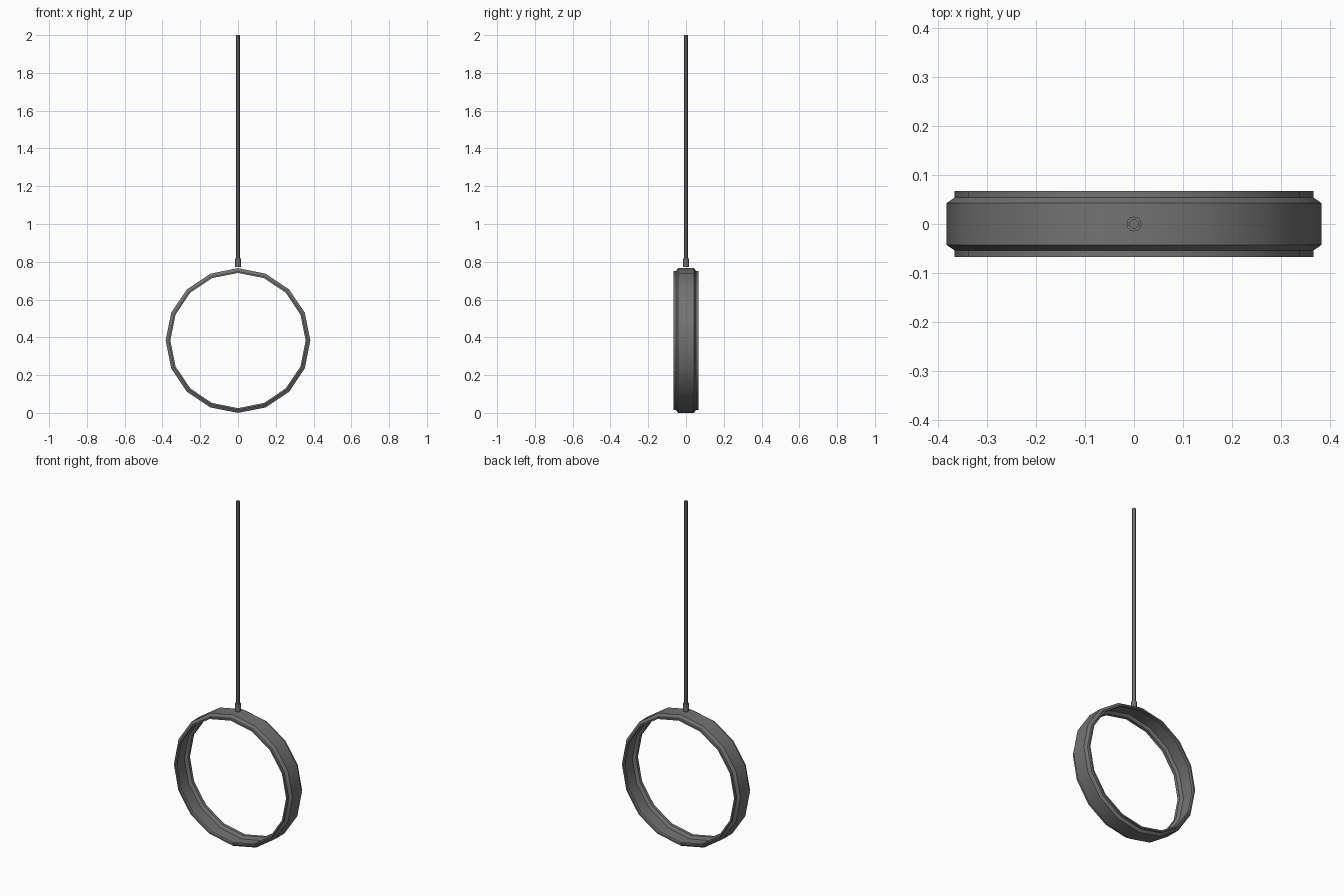
import bpy, bmesh, math

default = bpy.data.objects.get("Cube")
if default:
    bpy.data.objects.remove(default, do_unlink=True)

metal = bpy.data.materials.new("dark grey metal")
metal.use_nodes = True
grey = (0.17, 0.17, 0.17, 1)
metal.diffuse_color = grey
metal.node_tree.nodes["Principled BSDF"].inputs["Base Color"].default_value = grey

RING_RADIUS = 0.383
SHELL = 0.009


def lathe(name, profile, sides, closed, axis="Z", z=0.0):
    """Revolve (radius, height) points round the axis."""
    bm = bmesh.new()
    rings = []
    for i in range(sides):
        a = 2 * math.pi * i / sides
        ring = []
        for r, h in profile:
            u, v = r * math.cos(a), r * math.sin(a)
            ring.append(bm.verts.new((u, h, v + z) if axis == "Y" else (u, v, h + z)))
        rings.append(ring)
    n = len(profile)
    for i in range(sides):
        p, q = rings[i], rings[(i + 1) % sides]
        for j in range(n if closed else n - 1):
            k = (j + 1) % n
            bm.faces.new((p[j], q[j], q[k], p[k]))
    if not closed:
        bm.faces.new([r[0] for r in rings])
        bm.faces.new([r[-1] for r in rings])
    bmesh.ops.recalc_face_normals(bm, faces=bm.faces)
    mesh = bpy.data.meshes.new(name)
    bm.to_mesh(mesh)
    bm.free()
    obj = bpy.data.objects.new(name, mesh)
    bpy.context.collection.objects.link(obj)
    mesh.materials.append(metal)
    bpy.ops.object.select_all(action="DESELECT")
    obj.select_set(True)
    bpy.context.view_layer.objects.active = obj
    bpy.ops.object.shade_smooth_by_angle(angle=math.radians(30))


# Sixteen-sided hoop: a thin shell with a raised middle band and two lips
half = [(0.367, 0.067), (0.367, 0.054), (RING_RADIUS, 0.043)]
outer = half + [(r, -y) for r, y in reversed(half)]
# The inside follows the outside, so the middle is a shallow channel
shift = {0.054: 0.049, 0.043: 0.038}
inner = [(r - SHELL, math.copysign(shift.get(abs(y), abs(y)), y))
         for r, y in reversed(outer)]
lathe("hoop", outer + inner, 16, True, "Y", RING_RADIUS)

# Sleeve that holds the end of the rod just above the hoop
lathe("sleeve", [(0.015, 0.773), (0.015, 0.818)], 12, False)

# Long hanging rod
lathe("rod", [(0.0097, 0.775), (0.0097, 2.0)], 12, False)
